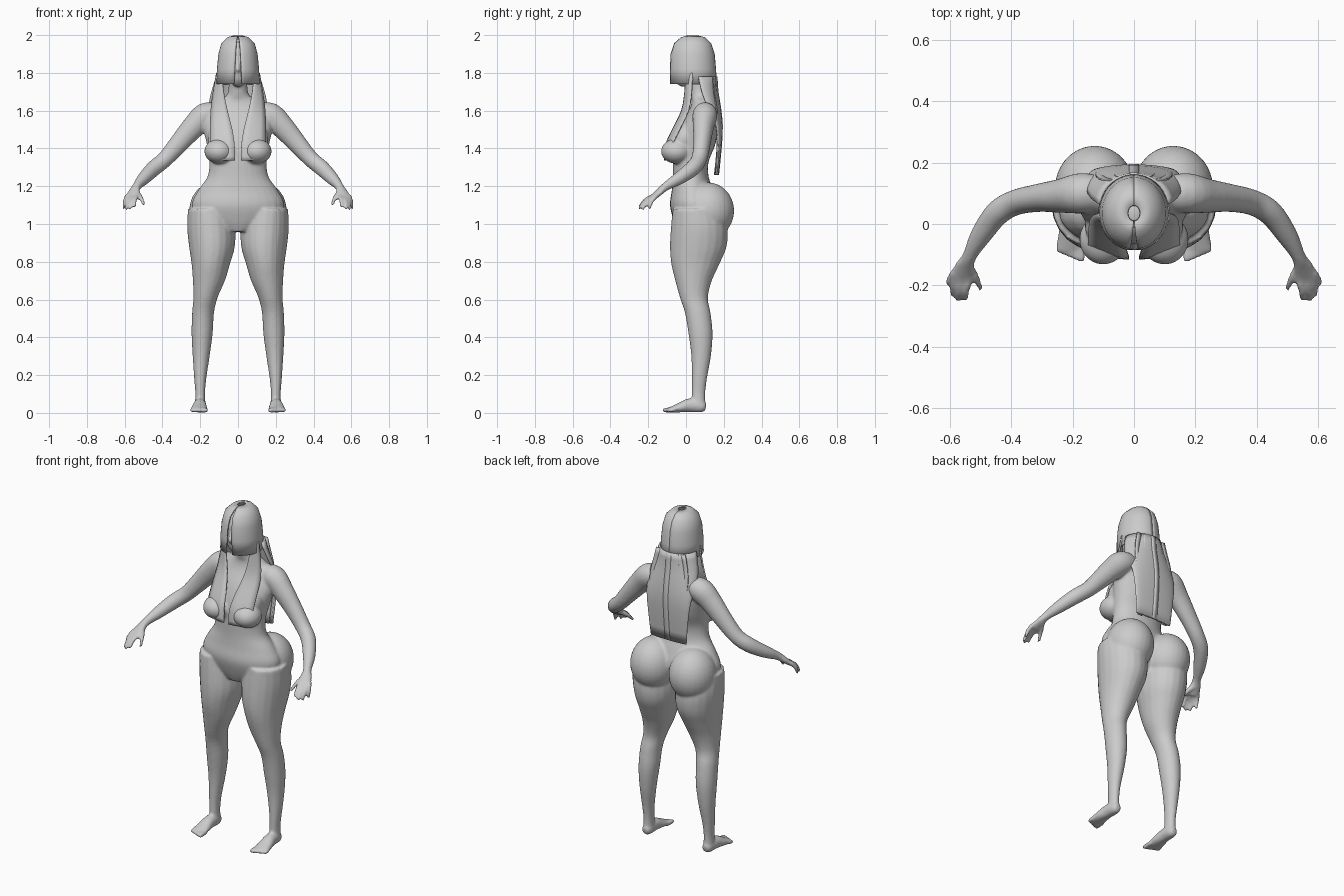
import bpy, bmesh
from math import sin, cos, pi
from mathutils import Vector, Matrix

cube = bpy.data.objects.get("Cube")
if cube:
    bpy.data.objects.remove(cube, do_unlink=True)

grey = bpy.data.materials.new("plain_grey")
grey.use_nodes = True
grey.diffuse_color = (0.6, 0.6, 0.6, 1)
grey.node_tree.nodes["Principled BSDF"].inputs["Base Color"].default_value = (0.6, 0.6, 0.6, 1)


def spline(rows, steps=4):
    """Smooth rows of numbers with a Catmull-Rom curve."""
    rows = [Vector(r) for r in rows]
    out = []
    for i in range(len(rows) - 1):
        p, a, b, q = rows[max(i - 1, 0)], rows[i], rows[i + 1], rows[min(i + 2, len(rows) - 1)]
        for k in range(steps):
            t = k / steps
            out.append(a + (b - p) * (t / 2) + (2 * p - 5 * a + 4 * b - q) * (t * t / 2)
                       + (3 * a - p - 3 * b + q) * (t ** 3 / 2))
    return out + [rows[-1]]


def loft(bm, rows, upright=False, n=20):
    """Closed tube through rows of x, y, z, width radius, depth radius."""
    rows = spline(rows)
    rings = []
    for i, r in enumerate(rows):
        along = (rows[min(i + 1, len(rows) - 1)] - rows[max(i - 1, 0)])[:3]
        side, other = Vector((1, 0, 0)), Vector((0, 1, 0))
        if not upright:
            along = Vector(along).normalized()
            side = along.cross(Vector((0, 0, 1))).normalized()
            other = side.cross(along)
        c = Vector(r[:3])
        rings.append([bm.verts.new(c + side * r[3] * cos(2 * pi * k / n) + other * r[4] * sin(2 * pi * k / n))
                      for k in range(n)])
    for a, b in zip(rings, rings[1:]):
        for k in range(n):
            bm.faces.new((a[k], a[k - 1], b[k - 1], b[k]))
    bm.faces.new(rings[0])
    bm.faces.new(rings[-1][::-1])


def ball(bm, centre, radii, tilt=0):
    m = Matrix.Translation(centre) @ Matrix.Rotation(tilt, 4, 'X') @ Matrix.Diagonal((*radii, 1))
    bmesh.ops.create_uvsphere(bm, u_segments=28, v_segments=18, radius=1, matrix=m)


def finish(bm, name):
    bmesh.ops.recalc_face_normals(bm, faces=bm.faces)
    mesh = bpy.data.meshes.new(name)
    bm.to_mesh(mesh)
    bm.free()
    mesh.materials.append(grey)
    ob = bpy.data.objects.new(name, mesh)
    bpy.context.collection.objects.link(ob)
    return ob


def shade(ob, angle):
    bpy.ops.object.select_all(action='DESELECT')
    ob.select_set(True)
    bpy.context.view_layer.objects.active = ob
    bpy.ops.object.shade_smooth_by_angle(angle=angle)


# Torso, neck and head
bm = bmesh.new()
loft(bm, [(0, .03, .96, .08, .07), (0, .035, 1.02, .2, .1), (0, .04, 1.1, .245, .125),
          (0, .035, 1.18, .21, .11), (0, .025, 1.25, .162, .095), (0, .025, 1.33, .152, .095),
          (0, .045, 1.42, .165, .11), (0, .07, 1.52, .185, .1), (0, .09, 1.6, .17, .075),
          (0, .09, 1.65, .11, .06), (0, .075, 1.69, .055, .053), (0, .05, 1.8, .05, .05)], True, 28)
ball(bm, (0, .035, 1.87), (.078, .1, .115))
ball(bm, (0, -.01, 1.8), (.052, .06, .075))
loft(bm, [(0, -.06, 1.86, .008, .008), (0, -.075, 1.82, .014, .014), (0, -.06, 1.8, .012, .012)], True, 10)

for s in (1, -1):
    # Chest and hips
    ball(bm, (s * .1, -.05, 1.385), (.078, .082, .066))
    ball(bm, (s * .095, -.005, 1.45), (.065, .065, .085), -.45)
    ball(bm, (s * .128, .115, 1.07), (.13, .14, .15))
    # Leg
    loft(bm, [(s * .15, .06, 1.08, .115, .13), (s * .142, .07, .98, .127, .15),
              (s * .138, .065, .88, .121, .15), (s * .144, .05, .79, .102, .128),
              (s * .154, .04, .7, .085, .097), (s * .172, .042, .61, .064, .074),
              (s * .185, .062, .53, .058, .068), (s * .19, .077, .42, .056, .064),
              (s * .195, .08, .3, .045, .052), (s * .2, .071, .18, .032, .04),
              (s * .2, .066, .1, .026, .036), (s * .2, .066, .03, .03, .038)], True)
    # Foot and toes
    loft(bm, [(s * .2, .105, .03, .018, .02), (s * .2, .08, .034, .03, .032),
              (s * .202, .02, .04, .034, .037), (s * .205, -.04, .026, .043, .024),
              (s * .206, -.085, .016, .044, .014)])
    for i in range(5):
        x, y, r = .172 + i * .018, -.122 + i * .007, .0135 - i * .0008
        loft(bm, [(s * x, -.06, .018, r, r), (s * x, y + .01, .014, r, r), (s * x, y, .012, r * .6, r * .6)], n=10)
    # Arm
    loft(bm, [(s * .1, .1, 1.585, .055, .05), (s * .17, .1, 1.575, .066, .068),
              (s * .235, .092, 1.515, .056, .062), (s * .31, .085, 1.43, .046, .052),
              (s * .385, .07, 1.345, .042, .043), (s * .445, .035, 1.295, .041, .042),
              (s * .5, -.04, 1.24, .034, .034), (s * .535, -.105, 1.2, .023, .023),
              (s * .55, -.14, 1.17, .033, .018), (s * .562, -.175, 1.14, .04, .015)])
    # Fingers and thumb
    for x, y, z in ((.605, -.195, 1.08), (.592, -.232, 1.075), (.573, -.25, 1.08), (.548, -.247, 1.09)):
        k = (x - .575) * .9
        base = Vector((.56 + k, -.165 + k * .3, 1.15))
        tip = Vector((x, y, z))
        mid = base.lerp(tip, .55) + Vector((.003, -.004, .008))
        loft(bm, [(s * p.x, p.y, p.z, r, r) for p, r in ((base, .012), (mid, .0115), (tip, .008))], n=10)
    loft(bm, [(s * .54, -.135, 1.17, .016, .016), (s * .515, -.175, 1.14, .013, .013),
              (s * .498, -.213, 1.1, .008, .008)], n=10)

# Fuse the body into one smooth skin
body = finish(bm, "body")
fuse = body.modifiers.new("fuse", 'REMESH')
fuse.mode = 'VOXEL'
fuse.voxel_size = .0075
fuse.use_smooth_shade = True
soft = body.modifiers.new("soften", 'SMOOTH')
soft.factor = .5
soft.iterations = 5
shade(body, pi)


def sheet(name, rows, thick=.008):
    """Thin lock of hair from a grid of points."""
    bm = bmesh.new()
    grid = [[bm.verts.new(p) for p in row] for row in rows]
    for a, b in zip(grid, grid[1:]):
        for k in range(len(a) - 1):
            bm.faces.new((a[k], a[k + 1], b[k + 1], b[k]))
    ob = finish(bm, name)
    solid = ob.modifiers.new("thickness", 'SOLIDIFY')
    solid.thickness = thick
    solid.offset = 0
    shade(ob, .6)


def arc(z, w, front, back, start, end, n):
    mid, d = (front + back) / 2, (back - front) / 2
    out = []
    for k in range(n + 1):
        a = start + (end - start) * k / n
        out.append((w * sin(a), mid - d * cos(a), z))
    return out


# Hair cap, parted at the front
cap = [(1.995, .02, .01, .06), (1.985, .055, -.025, .1), (1.955, .085, -.06, .13),
       (1.9, .1, -.078, .148), (1.82, .108, -.083, .155), (1.74, .112, -.083, .16)]
for s, side in ((1, "left"), (-1, "right")):
    sheet(side + "_hair_cap", [arc(z, s * w, f, b, .04 + .14 * i / 5, pi, 18)
                               for i, (z, w, f, b) in enumerate(cap)])

# Back hair: wraps the neck, then lies flat down the back
back_rows = spline([(1.78, .11, -.03, .16), (1.7, .135, .0, .165), (1.62, .15, .05, .178),
                    (1.52, .142, .13, .188), (1.4, .128, .15, .182), (1.26, .115, .15, .168)], 2)
sheet("back_hair", [arc(z, w, f, b, pi * .5, pi * 1.5, 16) for z, w, f, b in back_rows], .012)

# Raised locks down the back
for i in range(5):
    x = (i - 2) * .042
    sheet("back_lock_%d" % (i + 1), [[(x * w / .115 + e * .016, b - abs(x) * .25 + .004, z) for e in (-1, 1)]
                                     for z, w, f, b in back_rows], .006)

# Front locks falling over the chest: x inner, x outer, y, z
locks = [(.085, .112, .0, 1.8), (.075, .13, -.005, 1.7), (.055, .143, -.022, 1.6),
         (.03, .147, -.07, 1.5), (.018, .147, -.105, 1.42), (.016, .145, -.112, 1.335)]
for s, side in ((1, "left"), (-1, "right")):
    sheet(side + "_front_lock", [[(s * (a + (b - a) * t), y + .035 * t * t, z) for t in (0, .25, .5, .75, 1)]
                                 for a, b, y, z in spline(locks, 3)])
